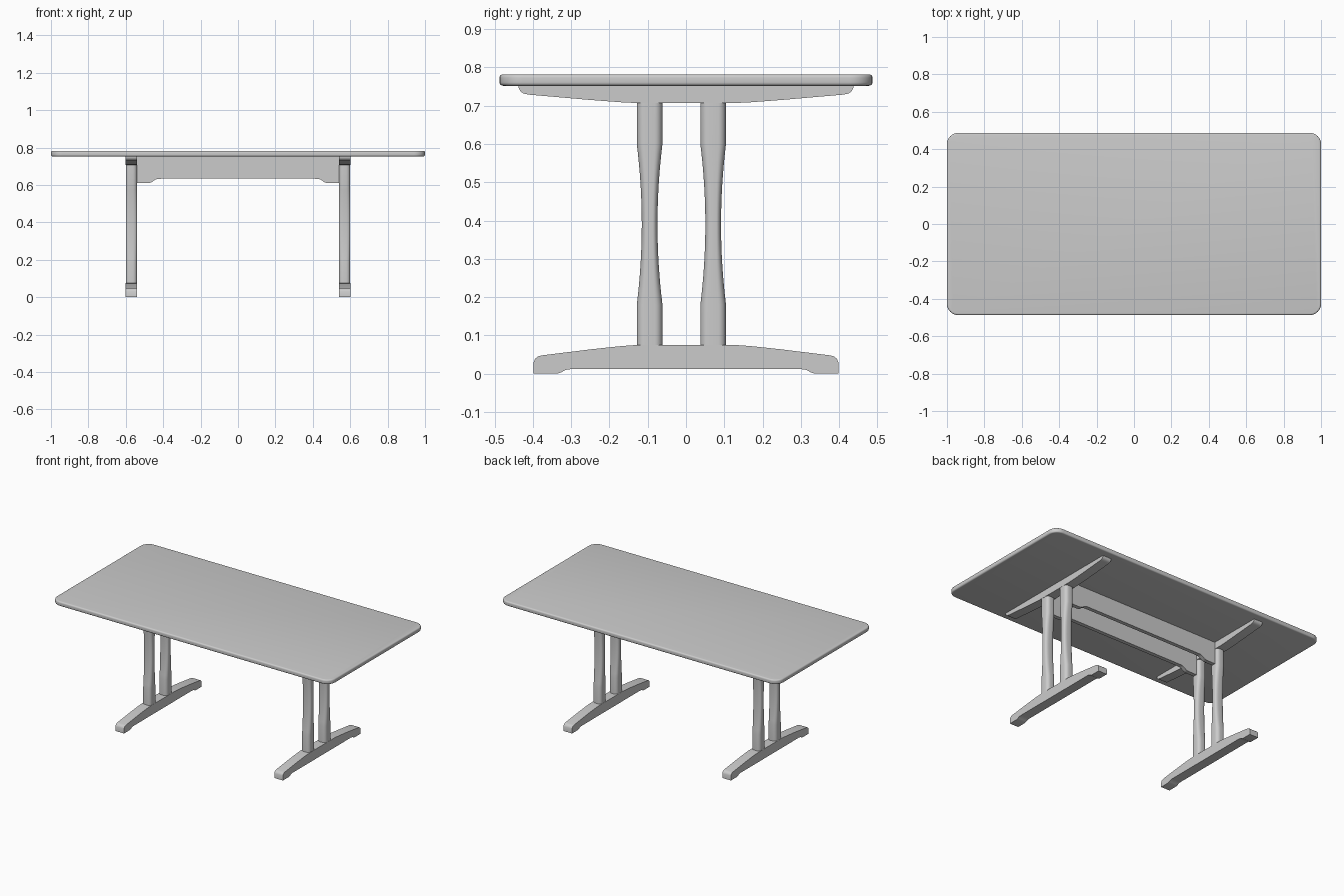
import bpy, bmesh, math

if "Cube" in bpy.data.objects:
    bpy.data.objects.remove(bpy.data.objects["Cube"])

POST_Y = (-0.095, 0.071)   # post and rail centre lines
END_X = 0.57               # centre of each end frame


def finish(name, bm):
    bmesh.ops.recalc_face_normals(bm, faces=bm.faces)
    me = bpy.data.meshes.new(name)
    bm.to_mesh(me)
    bm.free()
    ob = bpy.data.objects.new(name, me)
    bpy.context.collection.objects.link(ob)
    bpy.context.view_layer.objects.active = ob
    for o in bpy.context.selected_objects:
        o.select_set(False)
    ob.select_set(True)
    bpy.ops.object.shade_smooth_by_angle(angle=math.radians(30))
    return ob


def loft(name, rings):
    bm = bmesh.new()
    loops = [[bm.verts.new(p) for p in r] for r in rings]
    n = len(loops[0])
    for a, b in zip(loops, loops[1:]):
        for i in range(n):
            bm.faces.new((a[i], a[(i + 1) % n], b[(i + 1) % n], b[i]))
    bm.faces.new(loops[0])
    bm.faces.new(loops[-1])
    return finish(name, bm)


def rounded_rect(hx, hy, rx, ry, seg):
    pts = []
    for q, (sx, sy) in enumerate(((1, 1), (-1, 1), (-1, -1), (1, -1))):
        for i in range(seg + 1):
            a = math.pi / 2 * (q + i / seg)
            pts.append((sx * (hx - rx) + rx * math.cos(a),
                        sy * (hy - ry) + ry * math.sin(a)))
    return pts


def mirrored(half):
    return half + [(-u, z) for u, z in reversed(half)]


# Table top with rounded corners and softened edges
rings = []
R = 0.009
for base, s in ((0.752 + R, -1), (0.782 - R, 1)):
    steps = range(5) if s > 0 else range(4, -1, -1)
    for k in steps:
        a = math.pi / 2 * k / 4
        inset = R * (1 - math.cos(a))
        z = base + s * R * math.sin(a)
        rings.append([(x, y, z) for x, y in rounded_rect(
            1 - inset, 0.487 - inset, 0.06 - inset, 0.06 - inset, 8)])
loft("table_top", rings)

# Side profiles, right half from the bottom centre outward and up
foot = mirrored([(0.30, 0.012), (0.315, 0.010), (0.325, 0.004), (0.337, 0.0),
                 (0.398, 0.0), (0.398, 0.030), (0.394, 0.039), (0.387, 0.045),
                 (0.375, 0.048), (0.25, 0.0635), (0.17, 0.072), (0.13, 0.075)])
bearer = mirrored([(0.13, 0.707), (0.17, 0.709), (0.25, 0.715), (0.412, 0.729),
                   (0.425, 0.732), (0.433, 0.738), (0.437, 0.746), (0.437, 0.752)])
rail = mirrored([(0.41, 0.633), (0.43, 0.632), (0.445, 0.627), (0.46, 0.615),
                 (0.475, 0.61), (0.54, 0.61), (0.54, 0.752)])

# End frames: foot, bearer and two waisted posts on each side
for side, s in (("left", -1), ("right", 1)):
    cx = s * END_X
    for part, prof in (("foot", foot), ("top_bearer", bearer)):
        loft(f"{side}_{part}",
             [[(cx + d, y, z) for y, z in prof] for d in (-0.031, 0.031)])
    for where, cy in zip(("front", "back"), POST_Y):
        heights = [0.075] + [0.18 + 0.42 * i / 16 for i in range(17)] + [0.707]
        rings = []
        for z in heights:
            u = min(1, abs(z - 0.39) / 0.21)
            hy = 0.0205 + 0.013 * u * u
            rings.append([(cx + x, cy + y, z) for x, y in
                          rounded_rect(0.03, hy, 0.022, hy * 0.6, 6)])
        loft(f"{side}_{where}_post", rings)

# Long rails joining the end frames
for where, cy in zip(("front", "back"), POST_Y):
    loft(f"{where}_rail",
         [[(x, cy + d, z) for x, z in rail] for d in (-0.0125, 0.0125)])
